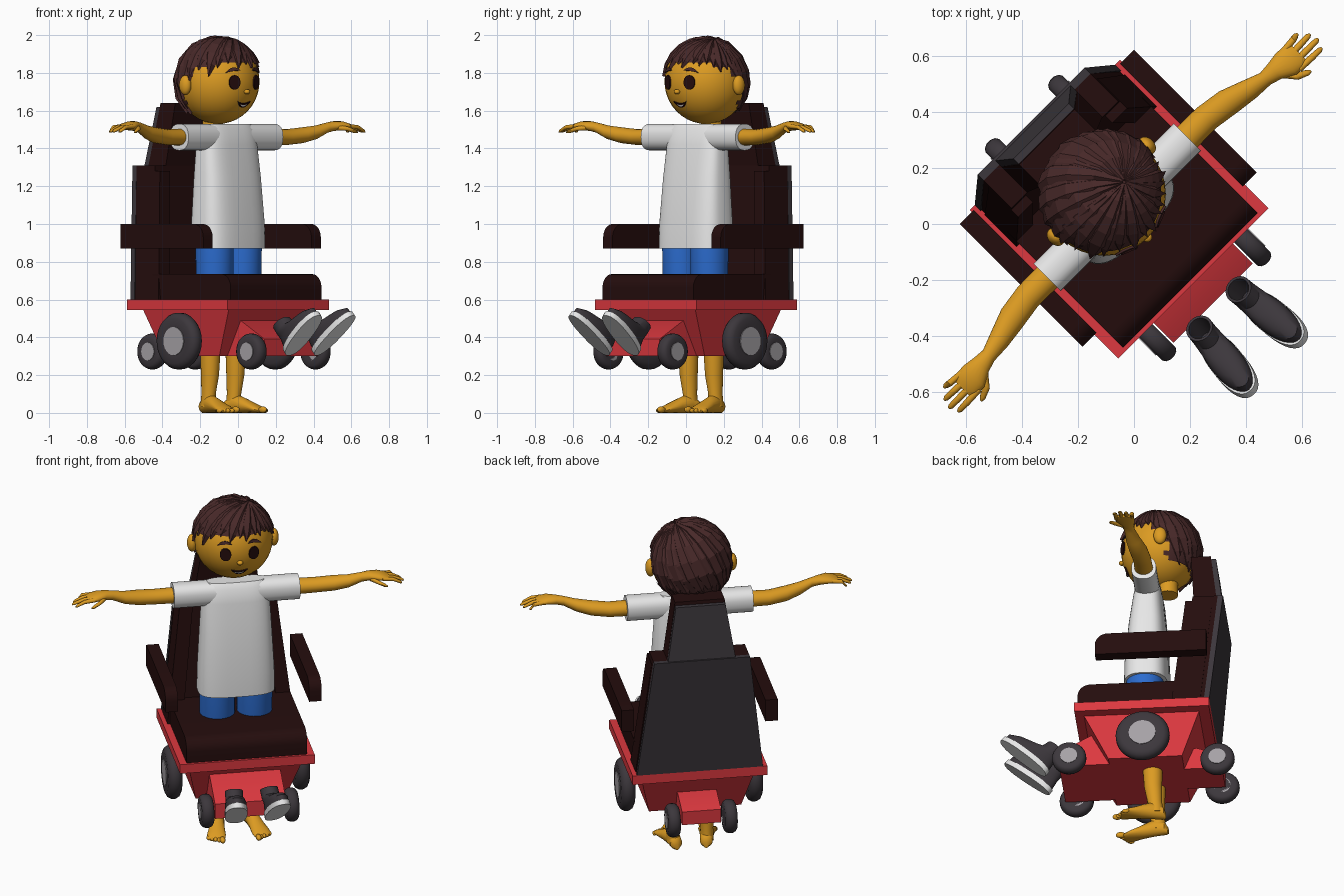
import bpy, bmesh, math, random
from math import pi, sin, cos, radians
from mathutils import Matrix, Vector

random.seed(4)
cube = bpy.data.objects.get("Cube")
if cube:
    bpy.data.objects.remove(cube)
TURN = Matrix.Rotation(pi / 4, 4, 'Z')   # the whole figure is turned on its stand


def colour(name, r, g, b):
    m = bpy.data.materials.new(name)
    m.use_nodes = True
    m.diffuse_color = (r, g, b, 1)
    node = next(n for n in m.node_tree.nodes if n.type == 'BSDF_PRINCIPLED')
    node.inputs["Base Color"].default_value = (r, g, b, 1)
    node.inputs["Roughness"].default_value = 0.8
    return m


SKIN = colour("golden skin", .72, .33, .016)
HAIR = colour("brown hair", .065, .022, .022)
LEATHER = colour("dark leather", .018, .004, .004)
RED = colour("red paint", .72, .04, .05)
WHITE = colour("white cloth", .8, .8, .8)
JEANS = colour("blue denim", .025, .15, .62)
RUBBER = colour("dark grey rubber", .045, .038, .045)
METAL = colour("hub metal", .38, .36, .38)


def finish(name, bm, mat, M=None, smooth=True):
    bmesh.ops.recalc_face_normals(bm, faces=bm.faces)
    bm.transform(TURN @ (M or Matrix()))
    me = bpy.data.meshes.new(name)
    bm.to_mesh(me)
    bm.free()
    me.materials.append(mat)
    ob = bpy.data.objects.new(name, me)
    bpy.context.collection.objects.link(ob)
    if smooth:
        bpy.ops.object.select_all(action='DESELECT')
        ob.select_set(True)
        bpy.context.view_layer.objects.active = ob
        bpy.ops.object.shade_smooth_by_angle(angle=radians(40))
    return ob


def skin_rings(bm, rings):
    loops = [[bm.verts.new(p) for p in ring] for ring in rings]
    for a, b in zip(loops, loops[1:]):
        for i in range(len(a)):
            j = (i + 1) % len(a)
            bm.faces.new((a[i], a[j], b[j], b[i]))
    bm.faces.new(loops[0])
    bm.faces.new(loops[-1])


def loft(name, mat, rings, axis='z', n=20, p=2.0, M=None):
    """Oval sections (centre x, y, z, half width, half depth) across one axis."""
    bm, out = bmesh.new(), []
    for x, y, z, a, b in rings:
        ring = []
        for k in range(n):
            c, s = cos(2 * pi * k / n), sin(2 * pi * k / n)
            c = a * math.copysign(abs(c) ** (2 / p), c)
            s = b * math.copysign(abs(s) ** (2 / p), s)
            off = {'x': (0, c, s), 'y': (c, 0, s), 'z': (c, s, 0)}[axis]
            ring.append(Vector((x, y, z)) + Vector(off))
        out.append(ring)
    skin_rings(bm, out)
    return finish(name, bm, mat, M)


def block(name, mat, *levels):
    """Flat-sided block from rectangles (x0, x1, y0, y1, z)."""
    bm = bmesh.new()
    skin_rings(bm, [[(a, c, z), (b, c, z), (b, d, z), (a, d, z)] for a, b, c, d, z in levels])
    return finish(name, bm, mat, smooth=False)


def prism(name, mat, profile, x0, x1):
    """Side profile of (y, z) points pulled across x."""
    bm = bmesh.new()
    skin_rings(bm, [[(x, y, z) for y, z in profile] for x in (x0, x1)])
    return finish(name, bm, mat)


def pad(y0, y1, z0, z1, r):
    """Cushion profile with a rounded upper front corner."""
    arc = [(y0 + r - r * cos(t * pi / 12), z1 - r + r * sin(t * pi / 12)) for t in range(7)]
    return [(y0, z0)] + arc + [(y1, z1), (y1, z0)]


def ball(name, mat, centre, radii):
    bm = bmesh.new()
    bmesh.ops.create_uvsphere(bm, u_segments=32, v_segments=20, radius=1)
    return finish(name, bm, mat, Matrix.Translation(centre) @ Matrix.Diagonal((*radii, 1)))


def wheel(name, x, y, z, r, half):
    s = math.copysign(1, x)
    shape = [(-1, .55), (-1, .8), (-.75, .93), (-.3, 1), (.3, 1), (.75, .93), (1, .8), (1, .55)]
    loft(name + "_tyre", RUBBER, [(x + k * half, y, z, r * q, r * q) for k, q in shape], 'x', 28)
    loft(name + "_hub", METAL, [(x - s * half, y, z, r * .5, r * .5),
                                (x + s * half * 1.1, y, z, r * .5, r * .5)], 'x', 24)


# Chair base
block("base_plate", RED, (-.38, .38, -.30, .45, .545), (-.38, .38, -.30, .45, .6))
block("base_body", RED, (-.26, .26, -.12, .29, .3), (-.32, .32, -.25, .39, .545))
prism("front_housing", RED, [(-.4, .3), (-.4, .39), (-.2, .5), (0, .5), (0, .3)], -.2, .2)
prism("rear_housing", RED, [(.5, .3), (.5, .38), (.36, .43), (.2, .43), (.2, .3)], -.11, .11)
for s, side in ((1, "left"), (-1, "right")):
    wheel(side + "_drive_wheel", s * .36, .08, .38, .15, .04)
    wheel(side + "_front_caster", s * .24, -.34, .325, .095, .034)
    wheel(side + "_rear_caster", s * .16, .48, .325, .095, .034)
    prism(side + "_armrest", LEATHER, pad(-.18, .44, .87, 1.0, .07), s * .37, s * .44)
    block(side + "_back_bolster", LEATHER, (s * .27, s * .355, .24, .4, .6),
          (s * .2, s * .275, .31, .46, 1.28))

# Seat and back
prism("seat_cushion", LEATHER, pad(-.285, .3, .6, .735, .07), -.34, .34)
block("backrest", LEATHER, (-.35, .35, .26, .42, .6), (-.27, .27, .35, .49, 1.31))
block("back_panel", RUBBER, (-.355, .355, .42, .45, .6), (-.27, .27, .49, .52, 1.31))
block("headrest", LEATHER, (-.19, .19, .35, .48, 1.31), (-.14, .14, .33, .44, 1.64))
block("headrest_panel", RUBBER, (-.19, .19, .48, .51, 1.31), (-.14, .14, .44, .47, 1.62))

# Shirt and neck
loft("shirt", WHITE, [(0, .075, .87, .215, .125), (0, .075, 1.0, .213, .123),
                      (0, .08, 1.25, .2, .105), (0, .085, 1.42, .19, .085),
                      (0, .085, 1.5, .18, .07), (0, .085, 1.53, .16, .045)], n=40, p=3.2)
loft("sleeves", WHITE, [(x, .085, 1.46, .069, .07) for x in (-.355, -.15, .15, .355)], 'x', 28, 2.4)
loft("neck", SKIN, [(0, .19, 1.48, .055, .055), (0, .19, 1.62, .055, .055)])

# Arms and legs
for s, side in ((1, "left"), (-1, "right")):
    loft(side + "_arm", SKIN, [(s * x, y, z, a, b) for x, y, z, a, b in (
        (.3, .085, 1.46, .052, .045), (.45, .085, 1.46, .05, .042), (.55, .07, 1.47, .05, .042),
        (.63, .05, 1.485, .04, .036), (.7, .035, 1.51, .028, .027), (.74, .03, 1.518, .036, .026),
        (.79, .02, 1.52, .053, .024), (.83, .018, 1.515, .052, .018), (.85, .018, 1.512, .04, .012))], 'x')
    for k in range(4):
        y, reach = .058 - k * .028, (.895, .925, .935, .92)[k]
        loft(f"{side}_finger_{k + 1}", SKIN, [
            (s * .81, y, 1.517, .012, .012), (s * .87, y * 1.1, 1.512, .012, .011),
            (s * (reach - .01), y * 1.15, 1.493, .01, .009),
            (s * reach, y * 1.15, 1.488, .004, .004)], 'x', 10)
    loft(side + "_thumb", SKIN, [(s * .745, .01, 1.51, .018, .015), (s * .78, -.035, 1.505, .016, .012),
                                 (s * .82, -.055, 1.49, .012, .01),
                                 (s * .835, -.06, 1.485, .004, .004)], 'x', 10)
    loft(side + "_trouser_leg", JEANS, [(s * .1, .1, .36, .07, .07), (s * .105, .07, .7, .098, .1),
                                        (s * .105, .07, .93, .1, .105)], n=28)
    loft(side + "_shin", SKIN, [(s * .095, .13, .03, .038, .045), (s * .095, .125, .1, .036, .04),
                                (s * .095, .115, .2, .046, .05), (s * .095, .11, .42, .058, .06)])
    toe_out = Matrix.Translation((s * .095, .12, 0)) @ Matrix.Rotation(s * radians(12), 4, 'Z')
    loft(side + "_foot", SKIN, [(0, y, h, w, h) for y, w, h in (
        (.065, .015, .02), (.05, .035, .034), (0, .038, .052), (-.07, .042, .038),
        (-.14, .052, .022), (-.175, .05, .014), (-.185, .04, .01))], 'y', M=toe_out)
    for k in range(5):
        size = .017 if k == 0 else .012
        tip = toe_out @ Vector((s * (-.036 + k * .02), -.2 + k * .009, size))
        ball(f"{side}_toe_{k + 1}", SKIN, tip, (size * .9, size * 1.6, size))

    # Shoes, toes raised in front of the chair
    pose = (Matrix.Translation((s * .105, -.49, .31)) @ Matrix.Rotation(s * radians(6), 4, 'Z')
            @ Matrix.Rotation(radians(-40), 4, 'X'))
    loft(side + "_sole", WHITE, [(0, -.155, z, .062, .165) for z in (0, .03)], n=32, p=2.4, M=pose)
    loft(side + "_shoe", RUBBER, [
        (0, -.155, .03, .06, .158), (0, -.155, .06, .06, .155), (0, -.135, .085, .055, .13),
        (0, -.09, .105, .052, .085), (0, -.065, .12, .05, .06), (0, -.058, .165, .05, .055),
        (0, -.058, .165, .04, .045), (0, -.06, .07, .04, .045)], n=32, M=pose)
    block_top = pose @ Matrix.Translation((0, -.1, .13))
    loft(side + "_shoe_tongue", WHITE, [(0, 0, z, .028, .006) for z in (-.03, .025)], n=12, M=block_top)

# Head
HEAD, RAD = Vector((0, .15, 1.755)), Vector((.22, .22, .225))
ball("head", SKIN, HEAD, RAD)
for s, side in ((1, "left"), (-1, "right")):
    ball(side + "_ear", SKIN, (s * .23, .165, 1.735), (.028, .036, .052))
ball("nose", SKIN, (0, -.068, 1.7), (.017, .016, .013))


def plate(name, mat, points, x, z, lift=.004):
    """Thin face detail laid on the surface of the head."""
    a, b = x / RAD.x, (z - HEAD.z) / RAD.z
    n = Vector((a / RAD.x, -math.sqrt(1 - a * a - b * b) / RAD.y, b / RAD.z)).normalized()
    at = Vector((x, HEAD.y - RAD.y * math.sqrt(1 - a * a - b * b), z))
    t = Vector((0, 0, 1)).cross(n).normalized()
    M = Matrix.Translation(at) @ Matrix((t, n.cross(t), n)).transposed().to_4x4()
    bm = bmesh.new()
    skin_rings(bm, [[(u, v, h) for u, v in points] for h in (lift - .008, lift)])
    finish(name, bm, mat, M)


def oval(w, h):
    return [(w * cos(k * pi / 12), h * sin(k * pi / 12)) for k in range(24)]


def crescent(w, top, low):
    us = [k / 6 for k in range(-6, 7)]
    return ([(w * u, -low * (1 - u * u)) for u in us]
            + [(w * u, -top * (1 - u * u)) for u in reversed(us[1:-1])])


for s, side in ((1, "left"), (-1, "right")):
    plate(side + "_eye", LEATHER, oval(.032, .038), s * .08, 1.75)
    plate(side + "_eyebrow", HAIR, [(u, v - s * u * .15) for u, v in crescent(.042, -.022, -.003)],
          s * .085, 1.806, .006)
plate("mouth", LEATHER, crescent(.045, .012, .036), 0, 1.65, .006)
plate("teeth", WHITE, crescent(.026, .004, .013), 0, 1.637, .0075)


# Hair: a cap plus overlapping locks swept out from the crown
def hairline(d):
    f = min(1, max(0, (d.y + .6) / .9))
    return .45 - 1.1 * f + (.35 if abs(d.x) > .87 else 0)


def on_head(d, k):
    return HEAD + Vector((d.x * RAD.x, d.y * RAD.y, d.z * RAD.z)) * k


bm = bmesh.new()
bmesh.ops.create_uvsphere(bm, u_segments=40, v_segments=28, radius=1)
bmesh.ops.delete(bm, geom=[f for f in bm.faces
                           if f.calc_center_median().z < hairline(f.calc_center_median())], context='FACES')
for v in bm.verts:
    v.co = on_head(v.co, 1.03)
finish("hair_cap", bm, HAIR)

crown = Vector((.35, -.08, .93)).normalized()
e1 = crown.cross(Vector((0, 1, 0))).normalized()
e2 = crown.cross(e1)
LOCKS = 30
bm = bmesh.new()
for k in range(LOCKS):
    b = 2 * pi * (k + random.uniform(-.25, .25)) / LOCKS
    out = e1 * cos(b) + e2 * sin(b)
    side = crown.cross(out)
    end = .2
    while end < 2.6:
        d = crown * cos(end) + out * sin(end)
        if d.z < hairline(d):
            break
        end += .03
    end += random.uniform(-.02, .14)
    lift, rings = random.uniform(1.06, 1.1), []
    for i in range(7):
        f = i / 6
        th = .03 + (end - .03) * f
        d = crown * cos(th) + out * sin(th)
        w = (.03 + .17 * sin(th)) * (1 if f < .7 else max(.04, (1 - f) / .3))
        curl = side * (.12 * f * f)
        rings.append([on_head((d + curl + side * q).normalized(), h)
                      for q, h in ((-w, 1.02), (-w * .8, lift - .02), (w * .2, lift), (w, 1.02))])
    skin_rings(bm, rings)
finish("hair_locks", bm, HAIR, smooth=False)
